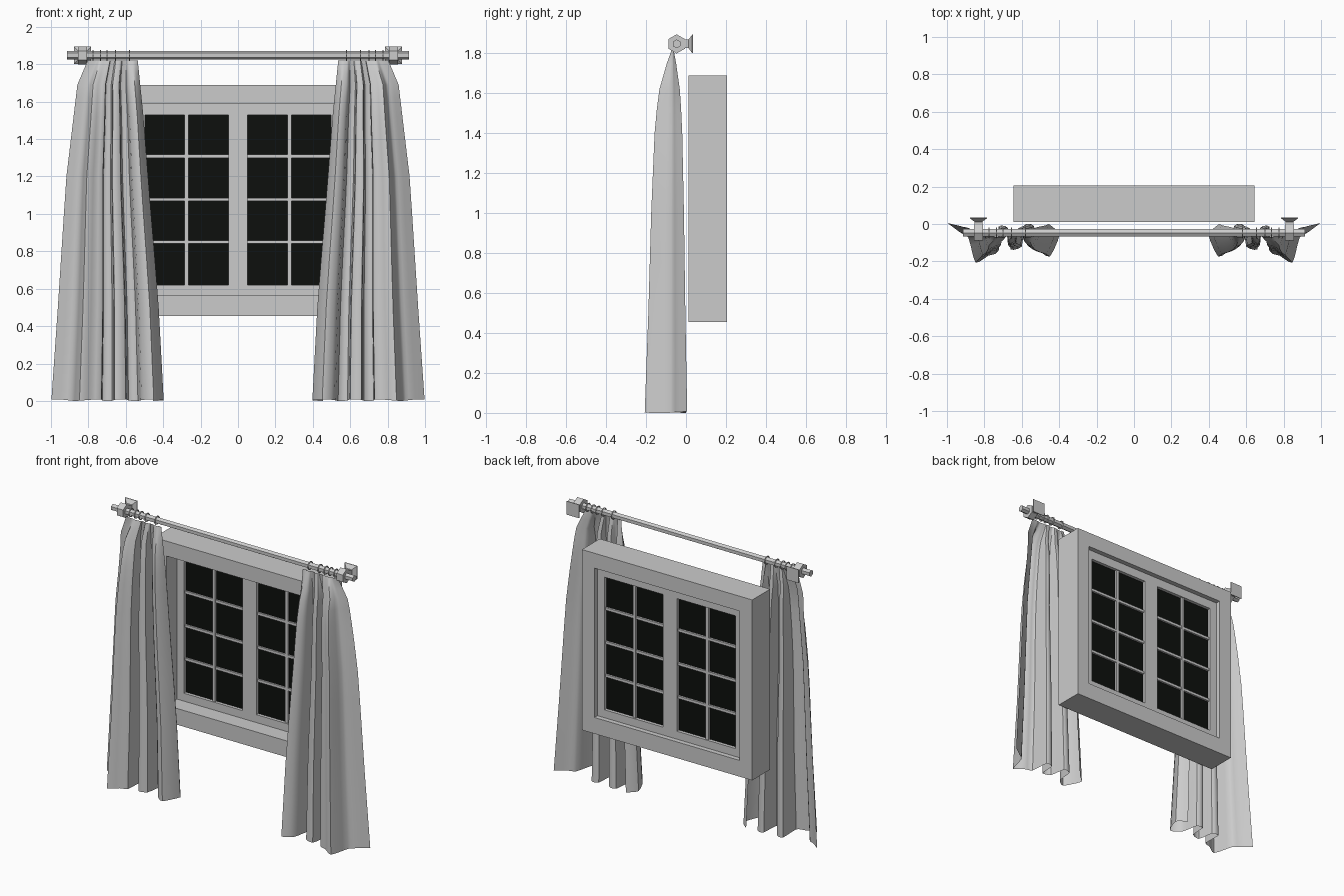
import bpy, bmesh
from math import pi, cos, sin
from mathutils import Vector

if "Cube" in bpy.data.objects:
    bpy.data.objects.remove(bpy.data.objects["Cube"])

ROD_Y, ROD_Z = -0.047, 1.848


def make(name, verts, faces, mirror=False):
    me = bpy.data.meshes.new(name)
    me.from_pydata(verts, [], faces)
    bm = bmesh.new()
    bm.from_mesh(me)
    bmesh.ops.recalc_face_normals(bm, faces=bm.faces)
    bm.to_mesh(me)
    bm.free()
    ob = bpy.data.objects.new(name, me)
    bpy.context.collection.objects.link(ob)
    if mirror:
        ob.modifiers.new("mirror", 'MIRROR').use_mirror_merge = False
    return ob


def loft(name, rings, mirror=False, cap=True):
    """Skin closed rings of equal length."""
    n = len(rings[0])
    faces = [(r * n + i, r * n + (i + 1) % n, (r + 1) * n + (i + 1) % n, (r + 1) * n + i)
             for r in range(len(rings) - 1) for i in range(n)]
    if cap:
        faces += [tuple(range(n)), tuple(range((len(rings) - 1) * n, len(rings) * n))]
    return make(name, [v for r in rings for v in r], faces, mirror)


def rect(x0, x1, z0, z1, y):
    return [(x0, y, z0), (x1, y, z0), (x1, y, z1), (x0, y, z1)]


def box(name, x0, x1, y0, y1, z0, z1, mirror=False):
    return loft(name, [rect(x0, x1, z0, z1, y0), rect(x0, x1, z0, z1, y1)], mirror)


def frame(name, outer, inner, y0, y1, mirror=False):
    """Rectangular frame with a through opening."""
    rings = [rect(*outer, y0), rect(*outer, y1), rect(*inner, y1), rect(*inner, y0), rect(*outer, y0)]
    ob = loft(name, rings, mirror, cap=False)
    bm = bmesh.new()
    bm.from_mesh(ob.data)
    bmesh.ops.remove_doubles(bm, verts=bm.verts, dist=1e-5)
    bmesh.ops.recalc_face_normals(bm, faces=bm.faces)
    bm.to_mesh(ob.data)
    bm.free()
    return ob


def hexagon(x, r):
    return [(x, ROD_Y + r * sin(i * pi / 3), ROD_Z + r * cos(i * pi / 3)) for i in range(6)]


def lerp_table(table, z):
    for (za, a), (zb, b) in zip(table, table[1:]):
        if za <= z <= zb:
            return a + (b - a) * (z - za) / (zb - za)
    return table[-1][1]


# window: deep casing, two sashes, glass and glazing bars
frame("window_casing", (-0.645, 0.645, 0.455, 1.69), (-0.55, 0.55, 0.566, 1.588), 0.012, 0.205)
frame("window_sash", (0.001, 0.55, 0.566, 1.588), (0.052, 0.497, 0.62, 1.528), 0.125, 0.172, True)
glass = box("glass", 0.052, 0.497, 0.146, 0.15, 0.62, 1.528, True)
mat = bpy.data.materials.new("dark_glass")
mat.diffuse_color = (0.004, 0.005, 0.004, 1)
mat.use_nodes = True
mat.node_tree.nodes["Principled BSDF"].inputs["Base Color"].default_value = mat.diffuse_color
glass.data.materials.append(mat)
box("glazing_bar_upright", 0.265, 0.285, 0.132, 0.165, 0.62, 1.528, True)
for z in (0.85, 1.077, 1.308):
    box("glazing_bar_cross", 0.052, 0.497, 0.134, 0.163, z - 0.009, z + 0.009, True)

# curtain rod with hexagonal brackets and flared wall plates
loft("curtain_rod", [hexagon(-0.915, 0.022), hexagon(0.915, 0.022)])
loft("bracket_hub", [hexagon(0.808, 0.048), hexagon(0.856, 0.048)], True)
plate = [(-0.01, 0.021), (0.012, 0.021), (0.031, 0.046), (0.036, 0.046)]
loft("bracket_plate", [rect(0.832 - h, 0.832 + h, ROD_Z - h, ROD_Z + h, y) for y, h in plate], True)

# curtain rings
for x in (0.58, 0.655, 0.70, 0.735, 0.775):
    for s in (-1, 1):
        bpy.ops.mesh.primitive_torus_add(major_segments=12, minor_segments=6, major_radius=0.026,
                                         minor_radius=0.004, location=(s * x, ROD_Y, ROD_Z),
                                         rotation=(0, pi / 2, 0))
        bpy.context.object.name = "curtain_ring"

# curtain: fold plan at the hem, gathered towards the rod
plan = [(.455, 0), (.397, -.055), (.45, -.175), (.515, -.13), (.535, -.01), (.585, -.005),
        (.60, -.12), (.66, -.135), (.675, -.02), (.725, -.015), (.73, -.15), (.78, -.17),
        (.848, -.207), (.885, -.075), (.93, -.045), (.998, .006)]
P = [Vector(p) for p in plan]
P = [P[0] * 2 - P[1]] + P + [P[-1] * 2 - P[-2]]
STEPS = 3
path = []
for i in range(1, len(P) - 2):
    for k in range(STEPS):
        t = k / STEPS
        m0, m1 = (P[i + 1] - P[i - 1]) * 0.3, (P[i + 2] - P[i]) * 0.3
        path.append(P[i] * (2*t**3 - 3*t**2 + 1) + m0 * (t**3 - 2*t**2 + t)
                    + P[i + 1] * (3*t**2 - 2*t**3) + m1 * (t**3 - t**2))
path.append(P[-2])

inner = [(0, .395), (.55, .425), (1.08, .47), (1.53, .505), (1.82, .535)]
outer = [(0, 1.0), (.5, .965), (1.19, .92), (1.69, .86), (1.82, .805)]
depth = [(0, 1), (.5, .87), (1.0, .77), (1.4, .65), (1.6, .52), (1.75, .22), (1.82, .04)]
levels = [0.008, .25, .5, .75, 1.0, 1.2, 1.4, 1.52, 1.62, 1.69, 1.75, 1.79, 1.82]
verts = []
for z in levels:
    a, b, d = (lerp_table(t, z) for t in (inner, outer, depth))
    for i, p in enumerate(path):
        u = (p.x - 0.395) / 0.605
        dip = 0.008 * (0.5 + 0.5 * cos(i * 0.5)) if z < 0.1 else 0
        verts.append((a + (b - a) * u, -0.065 + (p.y + 0.065) * d, z - dip))
n = len(path)
faces = [(r * n + i, r * n + i + 1, (r + 1) * n + i + 1, (r + 1) * n + i)
         for r in range(len(levels) - 1) for i in range(n - 1)]
curtain = make("curtain", verts, faces, True)
bpy.ops.object.select_all(action='DESELECT')
curtain.select_set(True)
bpy.context.view_layer.objects.active = curtain
bpy.ops.object.shade_smooth_by_angle(angle=0.7)
